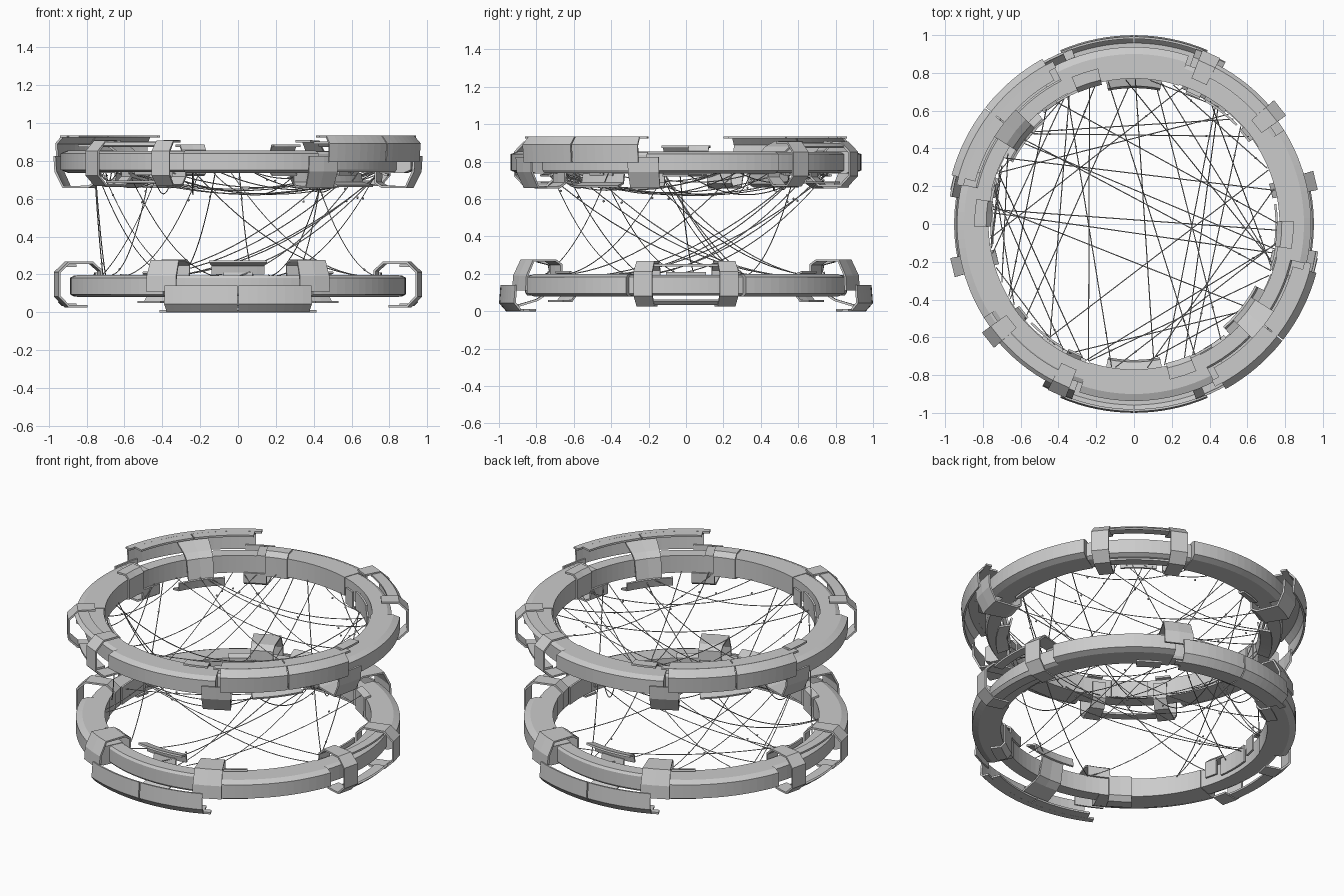
import bpy, bmesh, math, random
from mathutils import Matrix, Vector

if "Cube" in bpy.data.objects:
    bpy.data.objects.remove(bpy.data.objects["Cube"])

random.seed(7)
HEIGHT = 0.935
# lower ring stands as built; upper ring is the same assembly upside down, turned 52 degrees
PLACES = {
    "lower": Matrix.Identity(4),
    "upper": Matrix.Translation((0, 0, HEIGHT)) @ Matrix.Rotation(math.radians(52), 4, 'Z')
             @ Matrix.Rotation(math.pi, 4, 'X'),
}


def sweep(name, profile, spans, closed=False, thick=0.012, step=3.0):
    """Sweep an (r, z) profile round z over each (start, end) span in degrees."""
    bm = bmesh.new()
    for a0, a1 in spans:
        full = abs(a1 - a0) >= 360
        n = max(1, round((a1 - a0) / step))
        rows = []
        for i in range(n if full else n + 1):
            a = math.radians(a0 + (a1 - a0) * i / n)
            rows.append([bm.verts.new((r * math.cos(a), r * math.sin(a), z)) for r, z in profile])
        m = len(profile)
        for i in range(n):
            p, q = rows[i], rows[(i + 1) % len(rows)]
            for j in range(m if closed else m - 1):
                k = (j + 1) % m
                bm.faces.new((p[j], q[j], q[k], p[k]))
        if closed and not full:
            bm.faces.new(rows[0])
            bm.faces.new(rows[-1][::-1])
    bmesh.ops.recalc_face_normals(bm, faces=bm.faces)
    mesh = bpy.data.meshes.new(name)
    bm.to_mesh(mesh)
    bm.free()
    for place, matrix in PLACES.items():
        ob = bpy.data.objects.new(place + "_" + name, mesh)
        bpy.context.collection.objects.link(ob)
        ob.matrix_world = matrix
        if not closed:
            mod = ob.modifiers.new("thickness", 'SOLIDIFY')
            mod.thickness = thick
            mod.offset = 0


def pair(center, half):
    """Same span on opposite sides of the ring."""
    return [(c - half, c + half) for c in (center, center + 180)]


def four(offset, half, axis):
    """Spans mirrored either side of an axis, on both sides of the ring."""
    return pair(axis - offset, half) + pair(axis + offset, half)


# ring body: recessed arcs by the guards and sides, four thicker segments between
sweep("guard_arc", [(0.775, 0.085), (0.85, 0.085), (0.86, 0.10), (0.86, 0.18),
                    (0.85, 0.195), (0.775, 0.195)], pair(90, 25), closed=True)
sweep("side_arc", [(0.775, 0.083), (0.865, 0.083), (0.888, 0.095), (0.888, 0.182),
                   (0.865, 0.195), (0.775, 0.195)], pair(0, 20), closed=True)
sweep("ring_segment", [(0.77, 0.08), (0.90, 0.08), (0.937, 0.095), (0.937, 0.182),
                       (0.90, 0.198), (0.77, 0.198)], four(42.5, 22.5, 0), closed=True)

# curved outer guard plates, split in the middle, with a flat rim reaching inwards
sweep("guard_plate", [(0.986, 0.14), (0.994, 0.045), (0.96, 0.006), (0.87, 0.006)],
      four(11.6, 11.4, 90))
sweep("guard_lip", [(0.962, 0.006), (0.925, 0.006)], pair(90, 25.5))

# hooked clamps at the guard plates
sweep("guard_clamp", [(0.98, 0.11), (0.975, 0.19), (0.935, 0.272), (0.80, 0.272),
                      (0.765, 0.25), (0.765, 0.19)], four(24.5, 5, 90), step=5)

# octagonal straps at the sides, joined by thin rails
sweep("side_clamp", [(0.83, 0.032), (0.93, 0.032), (0.984, 0.085), (0.984, 0.21), (0.93, 0.262),
                     (0.80, 0.262), (0.752, 0.22), (0.752, 0.12)], four(13.5, 3, 0), step=6)
sweep("side_rail_outer", [(0.87, 0.04), (0.93, 0.04), (0.948, 0.058)], pair(0, 11))
sweep("side_rail_inner", [(0.87, 0.246), (0.925, 0.246)], pair(0, 11))

# saddles gripping the inner edge of the ring
sweep("saddle", [(0.845, 0.055), (0.785, 0.055), (0.762, 0.08), (0.762, 0.20), (0.80, 0.21)],
      four(34, 5, 90), step=5)

# raised inner panels held by a bracket that crosses the ring to the guard
sweep("inner_panel", [(0.725, 0.20), (0.735, 0.25), (0.80, 0.268)], pair(90, 11))
sweep("panel_bracket", [(0.90, 0.03), (0.80, 0.06), (0.762, 0.085), (0.735, 0.21)],
      pair(90, 6), step=6)
sweep("side_panel", [(0.755, 0.21), (0.755, 0.10)], pair(0, 8))


def rim_point(z, spread=0.01):
    a = random.uniform(0, math.tau)
    return Vector((0.765 * math.cos(a), 0.765 * math.sin(a), z + random.uniform(-spread, spread)))


# sagging wires across and between the rings, with small beads along them
curve = bpy.data.curves.new("wires", 'CURVE')
curve.dimensions = '3D'
curve.bevel_depth = 0.0028
curve.bevel_resolution = 0
beads = bmesh.new()
TOP, LOW = 0.745, 0.19
for kind, count in (((TOP, TOP), 18), ((TOP, LOW), 22), ((LOW, LOW), 4)):
    for _ in range(count):
        a, b = rim_point(kind[0]), rim_point(kind[1])
        while (a - b).xy.length < 0.35:
            b = rim_point(kind[1])
        sag = (0.12 if kind == (TOP, LOW) else 0.085) * (a - b).xy.length
        if kind[0] == LOW:
            sag *= 0.5
        spline = curve.splines.new('POLY')
        spline.points.add(16)
        for i, point in enumerate(spline.points):
            t = i / 16
            p = a.lerp(b, t)
            p.z -= 4 * sag * t * (1 - t)
            point.co = (*p, 1)
            if i in (2, 13) and random.random() < 0.6:
                p.z += random.uniform(-0.02, 0.02)
                bmesh.ops.create_icosphere(beads, subdivisions=1, radius=0.007,
                                           matrix=Matrix.Translation(p))
wires = bpy.data.objects.new("wires", curve)
bpy.context.collection.objects.link(wires)
mesh = bpy.data.meshes.new("beads")
beads.to_mesh(mesh)
beads.free()
bpy.context.collection.objects.link(bpy.data.objects.new("beads", mesh))
